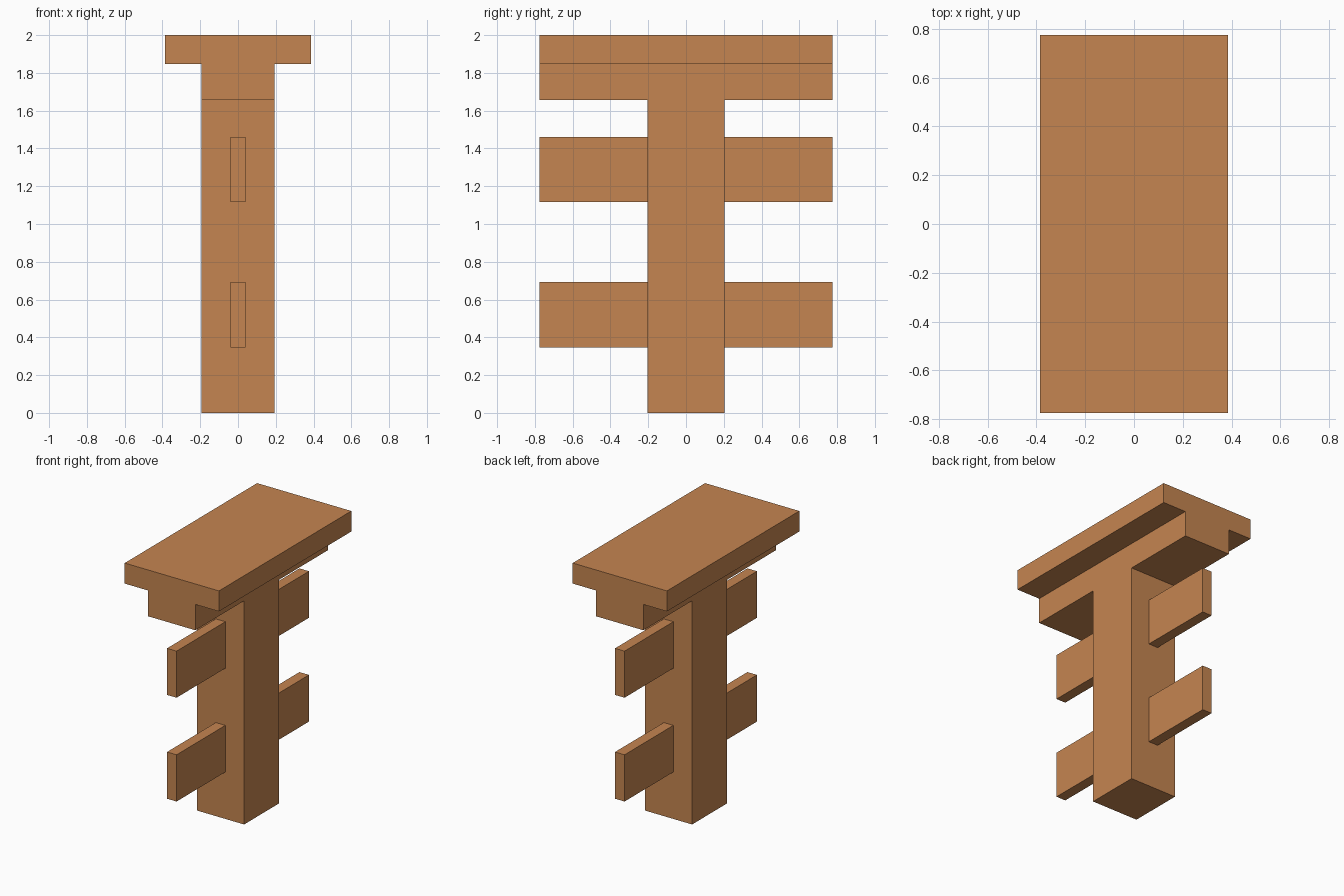
import bpy, bmesh
from mathutils import Vector

if "Cube" in bpy.data.objects:
    bpy.data.objects.remove(bpy.data.objects["Cube"])

wood = bpy.data.materials.new("warm wood")
wood.diffuse_color = (0.558, 0.235, 0.082, 1)
wood.use_nodes = True
wood.node_tree.nodes["Principled BSDF"].inputs["Base Color"].default_value = wood.diffuse_color


def extrude_profile(name, points, axis, depth):
    """Extrude a (across, height) outline symmetrically along x or y."""
    def place(u, z, d):
        return Vector((d, u, z)) if axis == "x" else Vector((u, d, z))
    bm = bmesh.new()
    face = bm.faces.new([bm.verts.new(place(u, z, -depth)) for u, z in points])
    new = bmesh.ops.extrude_face_region(bm, geom=[face])["geom"]
    moved = [v for v in new if isinstance(v, bmesh.types.BMVert)]
    bmesh.ops.translate(bm, verts=moved, vec=place(0, 0, 2 * depth))
    bmesh.ops.recalc_face_normals(bm, faces=bm.faces)
    mesh = bpy.data.meshes.new(name)
    bm.to_mesh(mesh)
    bm.free()
    mesh.materials.append(wood)
    obj = bpy.data.objects.new(name, mesh)
    bpy.context.collection.objects.link(obj)
    return obj


def tee(stem, head, bottom, step, top):
    """Outline of a T: narrow stem below, wide head above the step."""
    half = [(stem, bottom), (stem, step), (head, step), (head, top)]
    return half + [(-u, z) for u, z in reversed(half)]


# Post with crossbeam and top slab: a front T intersected with a side T
body = extrude_profile("post_and_top", tee(0.193, 0.386, 0, 1.848, 2), "y", 0.9)
side = extrude_profile("side_cutter", tee(0.204, 0.775, -0.1, 1.657, 2.1), "x", 0.6)
side.hide_render = True
cut = body.modifiers.new("side shape", "BOOLEAN")
cut.operation = "INTERSECT"
cut.solver = "EXACT"
cut.object = side
bpy.context.view_layer.objects.active = body
bpy.ops.object.modifier_apply(modifier=cut.name)
bpy.data.objects.remove(side)

# Two pairs of thin arms, front and back
for level, (z0, z1) in {"lower": (0.347, 0.693), "upper": (1.116, 1.461)}.items():
    for where, s in (("front", -1), ("back", 1)):
        outline = [(s * 0.204, z0), (s * 0.775, z0), (s * 0.775, z1), (s * 0.204, z1)]
        extrude_profile(f"{level}_{where}_arm", outline, "x", 0.039)
